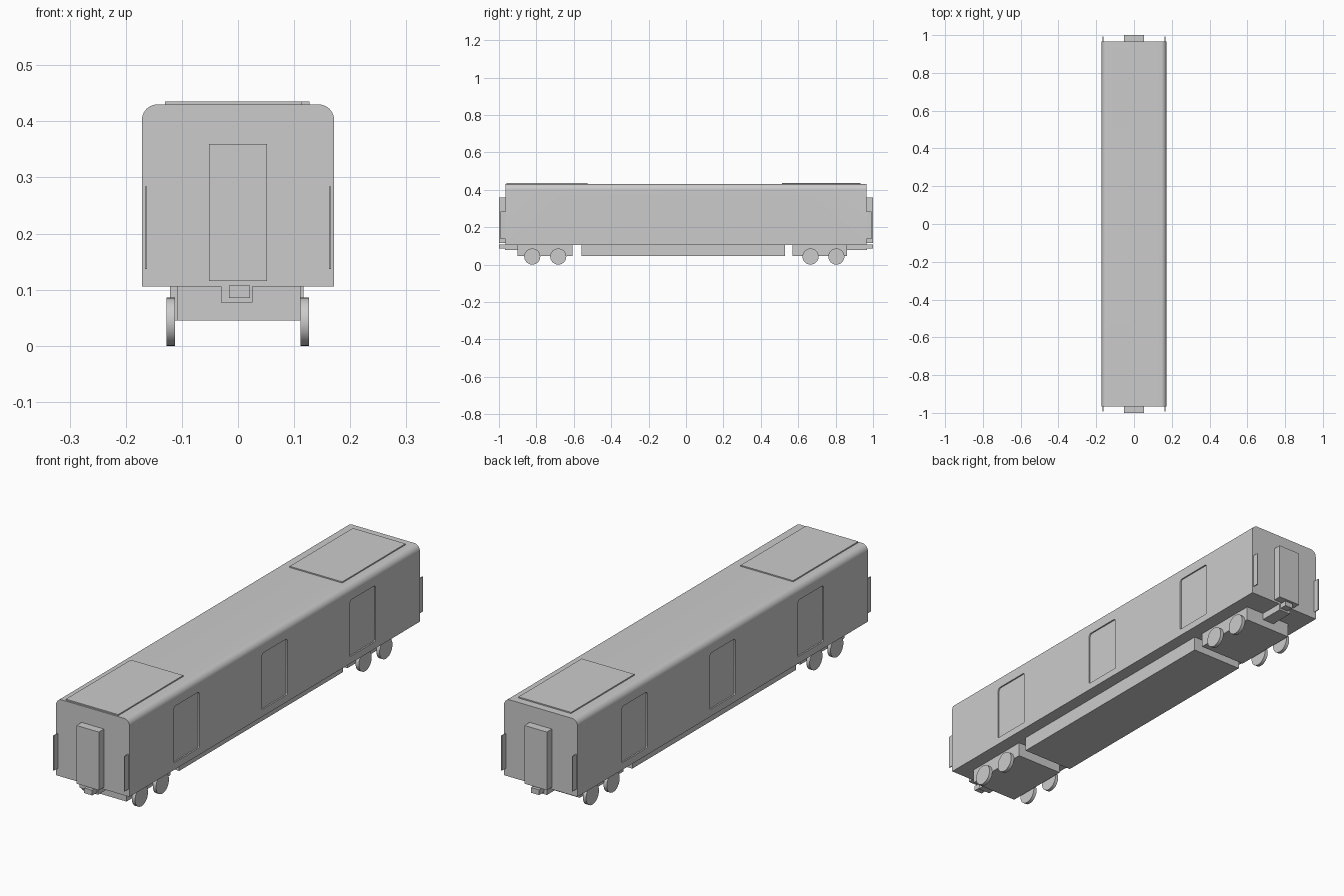
import bpy, bmesh, math

if "Cube" in bpy.data.objects:
    bpy.data.objects.remove(bpy.data.objects["Cube"])


def make_object(name, bm):
    bmesh.ops.recalc_face_normals(bm, faces=bm.faces)
    mesh = bpy.data.meshes.new(name)
    bm.to_mesh(mesh)
    bm.free()
    obj = bpy.data.objects.new(name, mesh)
    bpy.context.collection.objects.link(obj)
    return obj


def box(name, x, y, z):
    bm = bmesh.new()
    bmesh.ops.create_cube(bm, size=1)
    for v in bm.verts:
        v.co = [r[0] + (c + 0.5) * (r[1] - r[0]) for c, r in zip(v.co, (x, y, z))]
    return make_object(name, bm)


def rounded_outline(a0, a1, b0, b1, r_low, r_top, steps):
    pts = []
    for ca, cb, r, start in ((a1, b0, r_low, -90), (a1, b1, r_top, 0),
                             (a0, b1, r_top, 90), (a0, b0, r_low, 180)):
        if r == 0:
            pts.append((ca, cb))
            continue
        ox = ca - r if ca == a1 else ca + r
        oz = cb - r if cb == b1 else cb + r
        for i in range(steps + 1):
            t = math.radians(start + 90 * i / steps)
            pts.append((ox + r * math.cos(t), oz + r * math.sin(t)))
    return pts


def prism(name, outline, to_3d, depth):
    bm = bmesh.new()
    face = bm.faces.new([bm.verts.new(to_3d(a, b)) for a, b in outline])
    new = bmesh.ops.extrude_face_region(bm, geom=[face])["geom"]
    bmesh.ops.translate(bm, vec=depth,
                        verts=[g for g in new if isinstance(g, bmesh.types.BMVert)])
    return make_object(name, bm)


def smooth(obj):
    bpy.ops.object.select_all(action='DESELECT')
    obj.select_set(True)
    bpy.context.view_layer.objects.active = obj
    bpy.ops.object.shade_smooth_by_angle(angle=math.radians(30))


# Car body with rounded roof shoulders
body = prism("car_body", rounded_outline(-0.171, 0.171, 0.106, 0.43, 0, 0.027, 10),
             lambda a, b: (a, -0.966, b), (0, 1.932, 0))

# Shallow door recesses, three on each side
bpy.context.view_layer.objects.active = body
for side in (-1, 1):
    for yc in (-0.586, 0, 0.586):
        outline = rounded_outline(yc - 0.085, yc + 0.085, 0.136, 0.372, 0.004, 0.012, 5)
        cutter = prism("door_cutter", outline,
                       lambda a, b: (side * 0.165, a, b), (side * 0.03, 0, 0))
        mod = body.modifiers.new("door_recess", 'BOOLEAN')
        mod.object = cutter
        mod.operation = 'DIFFERENCE'
        mod.solver = 'EXACT'
        bpy.ops.object.modifier_apply(modifier=mod.name)
        bpy.data.objects.remove(cutter)
smooth(body)

# Roof equipment panels
box("front_roof_panel", (-0.13, 0.114), (-0.96, -0.527), (0.425, 0.435))
box("rear_roof_panel", (-0.118, 0.127), (0.512, 0.933), (0.425, 0.435))

# Underfloor equipment skirt
box("underfloor_skirt", (-0.121, 0.117), (-0.558, 0.53), (0.045, 0.11))

# Both ends: gangway, end plates and coupler
for end, label in ((-1, "front"), (1, "rear")):
    def span(a, b):
        return tuple(sorted((end * a, end * b)))
    box(label + "_gangway", (-0.052, 0.052), span(0.955, 1.0), (0.115, 0.36))
    box(label + "_coupler_arm", (-0.03, 0.026), span(0.85, 0.968), (0.077, 0.107))
    box(label + "_coupler_head", (-0.016, 0.021), span(0.96, 1.0), (0.085, 0.107))
    for side in (-1, 1):
        x = tuple(sorted((side * 0.1625, side * 0.166)))
        box(label + "_end_plate", x, span(0.955, 0.992), (0.137, 0.284))

# Bogies with two wheelsets each
for label, y, axles in (("front", (-0.9, -0.607), (-0.822, -0.683)),
                        ("rear", (0.57, 0.861), (0.666, 0.804))):
    box(label + "_bogie", (-0.108, 0.111), y, (0.045, 0.11))
    for yc in axles:
        for x in (-0.12, 0.119):
            bpy.ops.mesh.primitive_cylinder_add(vertices=32, radius=0.043, depth=0.015,
                                                location=(x, yc, 0.043),
                                                rotation=(0, math.pi / 2, 0))
            wheel = bpy.context.object
            wheel.name = label + "_wheel"
            smooth(wheel)
